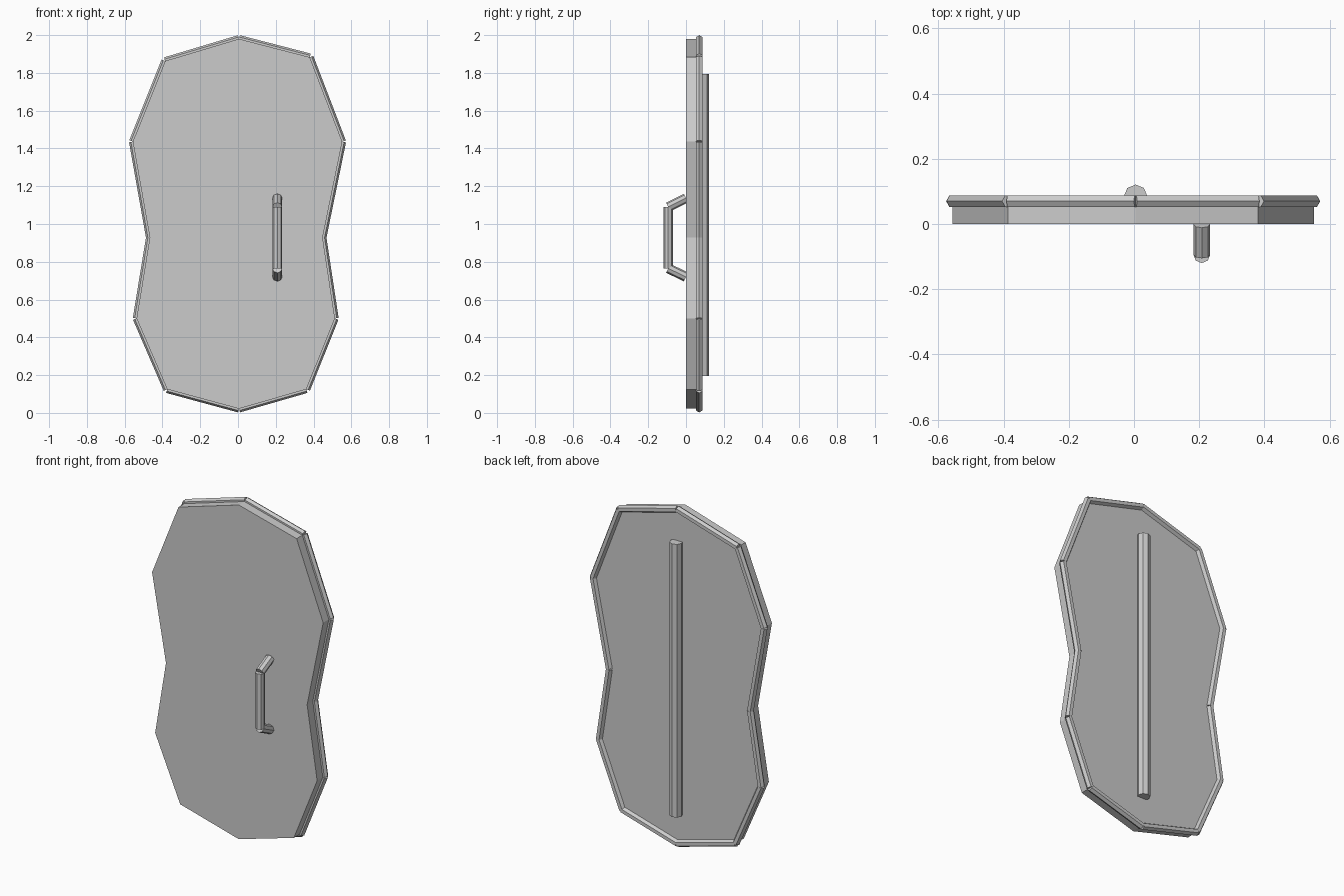
import bpy, bmesh
from mathutils import Vector, Matrix

if "Cube" in bpy.data.objects:
    bpy.data.objects.remove(bpy.data.objects["Cube"])


def finish(bm, name):
    bmesh.ops.recalc_face_normals(bm, faces=bm.faces)
    me = bpy.data.meshes.new(name)
    bm.to_mesh(me)
    bm.free()
    ob = bpy.data.objects.new(name, me)
    bpy.context.collection.objects.link(ob)
    return ob


def rod(bm, a, b, radius, sides, front):
    """Capped prism from a to b with one corner pointing along `front`."""
    a, b = Vector(a), Vector(b)
    d = (b - a).normalized()
    v = Vector(front)
    v = (v - d * v.dot(d)).normalized()
    u = v.cross(d)
    m = Matrix((u, v, d)).transposed().to_4x4()
    m.translation = (a + b) / 2
    bmesh.ops.create_cone(bm, cap_ends=True, segments=sides, radius1=radius,
                          radius2=radius, depth=(b - a).length, matrix=m)


# Board outline (x, z), clockwise from the top
outline = [(0.005, 1.98), (0.38, 1.883), (0.552, 1.436), (0.448, 0.928),
           (0.513, 0.50), (0.362, 0.125), (0.005, 0.022), (-0.375, 0.125),
           (-0.537, 0.50), (-0.467, 0.928), (-0.557, 1.436), (-0.386, 1.863)]
THICK = 0.07

# Board slab
bm = bmesh.new()
face = bm.faces.new([bm.verts.new((x, 0, z)) for x, z in outline])
ext = bmesh.ops.extrude_face_region(bm, geom=[face], use_keep_orig=True)
verts = [g for g in ext["geom"] if isinstance(g, bmesh.types.BMVert)]
bmesh.ops.translate(bm, verts=verts, vec=(0, THICK, 0))
finish(bm, "board")

# Raised rim: one six-sided rod per edge
bm = bmesh.new()
for (x0, z0), (x1, z1) in zip(outline, outline[1:] + outline[:1]):
    rod(bm, (x0, THICK, z0), (x1, THICK, z1), 0.02, 6, (z0 - z1, 0, x1 - x0))
finish(bm, "rim")

# Long bar down the back
bm = bmesh.new()
rod(bm, (0.005, 0.085, 0.195), (0.005, 0.085, 1.795), 0.036, 8, (0, 1, 0))
finish(bm, "back_bar")

# Front handle: grip and two slanted legs
bm = bmesh.new()
path = [(0.208, 0, 0.72), (0.208, -0.094, 0.765),
        (0.208, -0.094, 1.09), (0.208, 0, 1.137)]
for a, b in zip(path, path[1:]):
    rod(bm, a, b, 0.026, 8, (1, 0, 0))
finish(bm, "handle")
